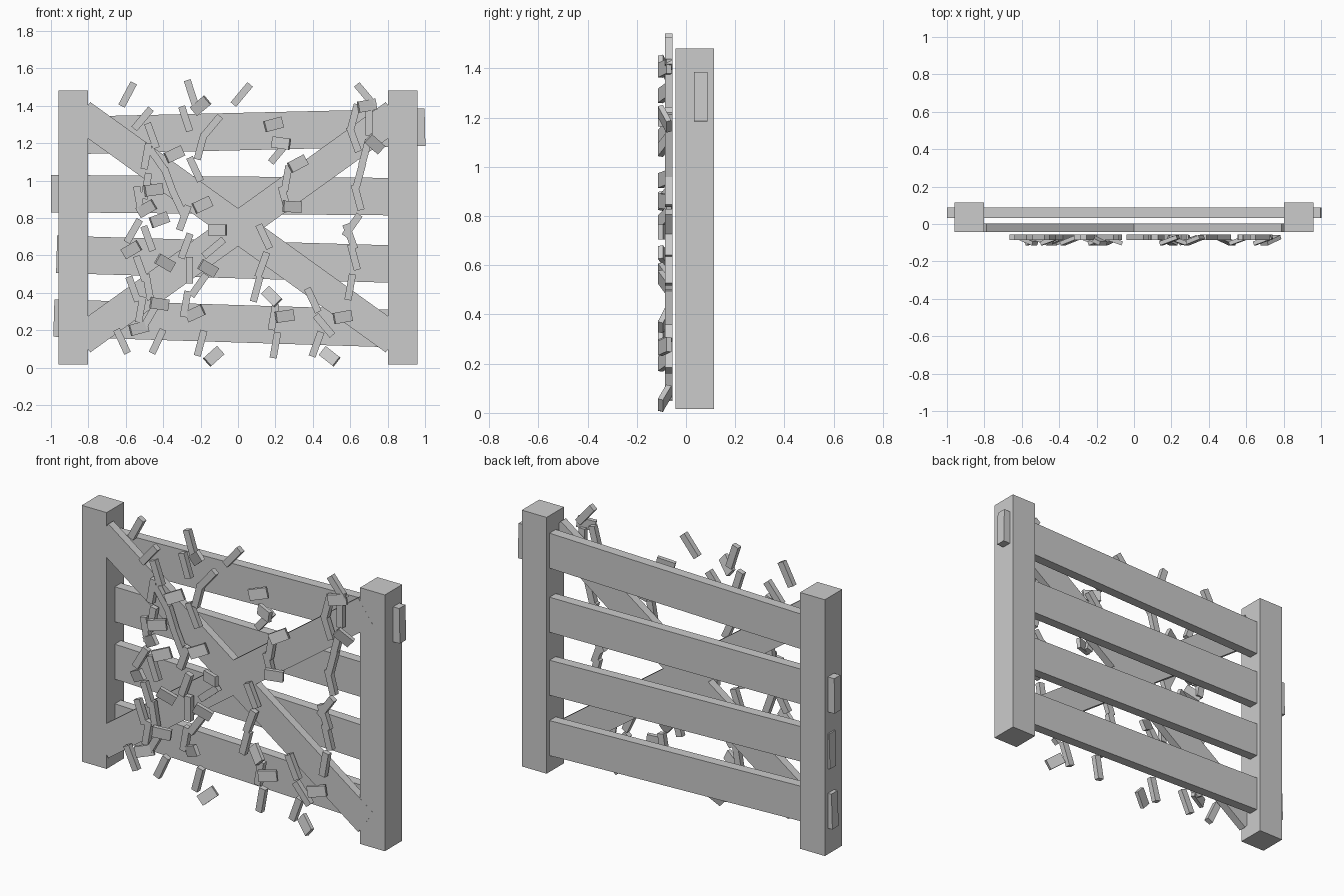
import bpy, math
from mathutils import Matrix, Vector

grey = bpy.data.materials.new("plain_grey")
grey.diffuse_color = (0.6, 0.6, 0.6, 1)


def box(name, center, size, lean=0, tilt=0):
    """Box turned by lean (degrees, in the front plane) after a tilt in depth."""
    bpy.ops.mesh.primitive_cube_add(size=1)
    ob = bpy.context.object
    ob.name = name
    rot = Matrix.Rotation(math.radians(lean), 4, 'Y') @ Matrix.Rotation(math.radians(tilt), 4, 'Z')
    ob.matrix_world = Matrix.Translation(Vector(center)) @ rot @ Matrix.Diagonal((*size, 1))
    ob.data.materials.append(grey)
    return ob


# Posts
for side, x in (("left", -0.88), ("right", 0.88)):
    box(side + "_post", (x, 0.036, 0.748), (0.157, 0.157, 1.465))

# Slightly crooked rails: left x, right x, left z, right z
for x0, x1, z0, z1 in ((-0.92, 1.0, 1.24, 1.285), (-1.0, 0.92, 0.93, 0.913),
                       (-0.97, 0.94, 0.605, 0.55), (-0.985, 0.93, 0.265, 0.205)):
    box("rail", ((x0 + x1) / 2, 0.06, (z0 + z1) / 2), (x1 - x0, 0.056, 0.2),
        -math.degrees(math.atan2(z1 - z0, x1 - x0)))

# Crossed braces
for name, lean in (("falling_brace", 35.7), ("rising_brace", -35.7)):
    box(name, (0, -0.02, 0.75), (2.064, 0.046, 0.165), lean)

# Upright twigs: x, z, lean to the right in degrees
left_twigs = [
    (-.59, 1.46, 28), (-.51, 1.33, 40), (-.25, 1.47, -18), (-.28, 1.33, -18), (-.14, 1.29, 40),
    (.02, 1.46, 40), (-.20, 1.18, 15), (-.46, 1.24, -20), (-.49, 1.13, 10), (-.43, 1.11, -35),
    (-.23, 1.06, -25), (-.37, 1.0, -20), (-.49, .97, 10), (-.53, .90, -10), (-.32, .88, -25),
    (-.29, .80, 20), (-.56, .73, 30), (-.48, .69, -20), (-.52, .53, -20), (-.28, .65, 20),
    (-.26, .52, 0), (-.13, .64, 50), (-.21, .44, 35), (-.56, .42, -20), (-.48, .43, -10),
    (-.52, .31, 10), (-.48, .26, 30), (-.62, .14, -25), (-.43, .14, 25), (-.20, .13, 15),
    (-.28, .34, 10)]
right_twigs = [
    (.22, 1.15, 40), (.26, 1.01, 10), (.25, .90, -15), (.14, .70, -25), (.13, .55, 20),
    (.10, .42, 15), (.19, .27, 10), (.20, .12, 10), (.40, .36, -25), (.46, .225, -40),
    (.42, .125, 20), (.68, 1.46, -40), (.62, 1.34, 15), (.62, 1.22, -20), (.70, 1.31, 0),
    (.68, 1.15, 15), (.65, 1.03, 15), (.64, .91, -15), (.61, .76, 35), (.60, .70, -20),
    (.62, .59, -15), (.60, .43, 10)]
for x, z, lean in left_twigs + right_twigs:
    box("twig", (x, -0.07, z), (0.038, 0.03, 0.14), lean)

# Tilted leaf chips: x, z, turn of the long side below horizontal
chips = [
    (-.20, 1.40, -40), (-.34, 1.14, -25), (-.45, .95, -8), (-.49, .85, -30), (-.42, .79, -20),
    (-.19, .87, -25), (-.57, .63, -30), (-.39, .56, 30), (-.16, .53, 30), (-.11, .735, 0),
    (-.42, .34, 8), (-.53, .21, -15), (-.23, .29, -25), (-.13, .06, -42), (.19, 1.30, -15),
    (.23, 1.20, 8), (.32, 1.09, -28), (.29, .86, 3), (.18, .38, 45), (.25, .275, -8),
    (.56, .27, -10), (.49, .06, 38), (.69, 1.40, -10), (.73, 1.195, 42)]
for i, (x, z, turn) in enumerate(chips):
    box("leaf_chip", (x, -0.087, z), (0.1, 0.022, 0.06), turn, 20 if i % 3 else -20)
